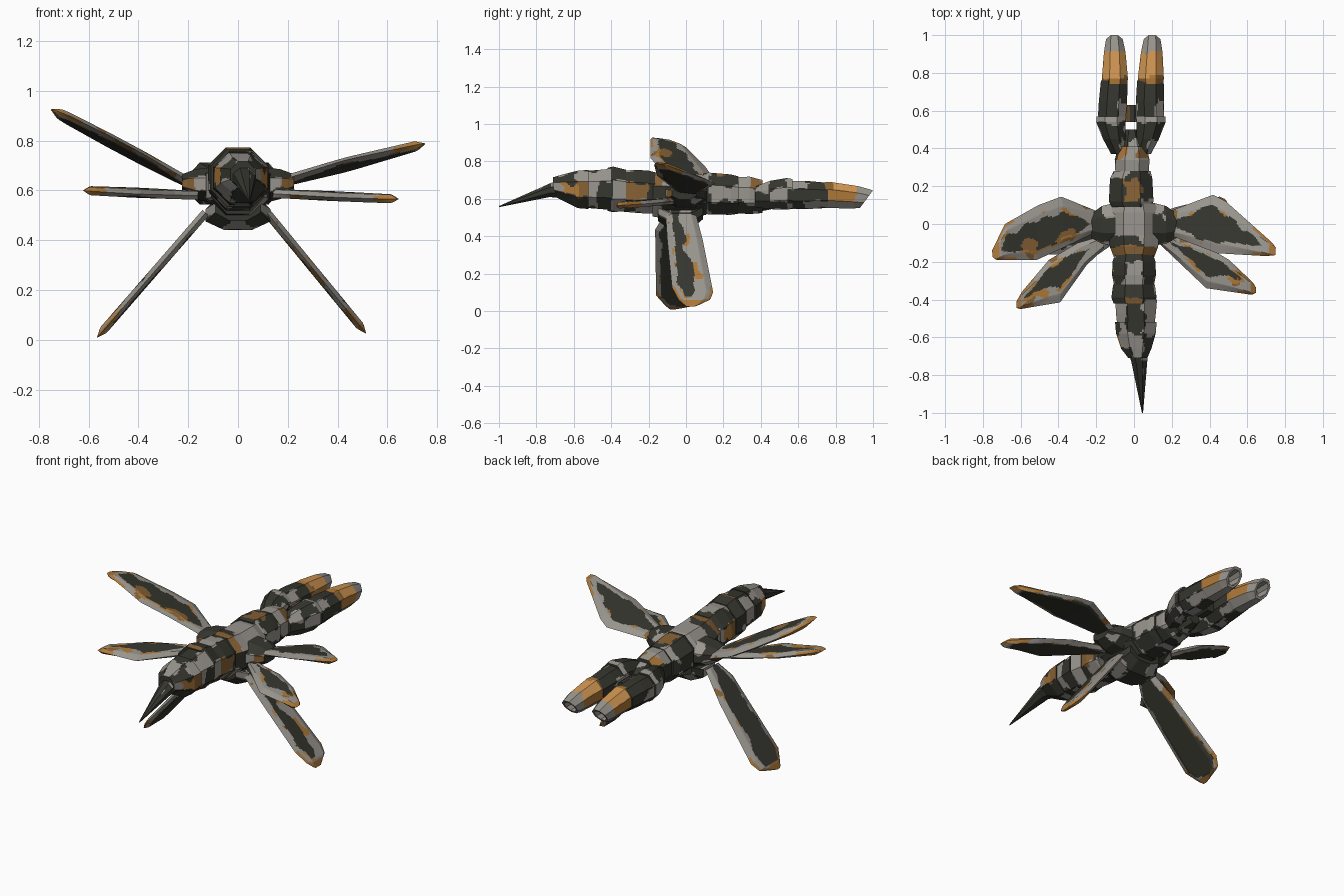
import bpy, bmesh, math
from mathutils import Vector, noise

if "Cube" in bpy.data.objects:
    bpy.data.objects.remove(bpy.data.objects["Cube"])

COL = {"g": ("warm_grey", (0.32, 0.30, 0.27)),
       "d": ("dark_olive", (0.036, 0.037, 0.028)),
       "o": ("rust_orange", (0.42, 0.19, 0.04)),
       "b": ("brown", (0.24, 0.12, 0.035)),
       "t": ("bright_orange", (0.64, 0.31, 0.085))}
KEYS = list(COL)
MATS = []
for k in KEYS:
    m = bpy.data.materials.new(COL[k][0])
    m.diffuse_color = (*COL[k][1], 1)
    m.use_nodes = True
    m.node_tree.nodes["Principled BSDF"].inputs["Base Color"].default_value = m.diffuse_color
    MATS.append(m)


def finish(name, bm):
    bmesh.ops.remove_doubles(bm, verts=bm.verts, dist=0.0003)
    bmesh.ops.recalc_face_normals(bm, faces=bm.faces)
    me = bpy.data.meshes.new(name)
    bm.to_mesh(me)
    bm.free()
    for m in MATS:
        me.materials.append(m)
    ob = bpy.data.objects.new(name, me)
    bpy.context.collection.objects.link(ob)


def nz(p, f, seed=0):
    return noise.noise(Vector(p) * f + Vector((seed, seed * 1.7, 3.1)))


def loft(name, rings, bands, axis="y", sub=8, ragged=1.0, cap="d"):
    """Octagonal hull through rings (pos, c, cz, r, rz, shear); each band string
    colours the 8 sides from the top round by +x, with ragged camouflage borders."""
    def point(v, u):
        i = min(int(v), len(rings) - 2)
        f = v - i
        a, b = (tuple(r) + (0,) * (6 - len(r)) for r in rings[i:i + 2])
        pos, c, cz, r, rz, sh = (x + (y - x) * f for x, y in zip(a, b))
        k = math.floor(u)
        q = []
        for j in (k, k + 1):
            ang = (j - 0.5) * math.pi / 4
            q.append(Vector((math.sin(ang) * r, math.cos(ang) * rz)) / math.cos(math.pi / 8))
        w = q[0].lerp(q[1], u - k)
        pos += sh * w.y
        return (c + w.x, pos, cz + w.y) if axis == "y" else (pos, c + w.x, cz + w.y)

    bm = bmesh.new()
    nv, nu = (len(rings) - 1) * sub, 8 * sub
    g = [[bm.verts.new(point(i / sub, j / sub)) for j in range(nu)] for i in range(nv + 1)]
    for i in range(nv):
        for j in range(nu):
            f = bm.faces.new((g[i][j], g[i][(j + 1) % nu], g[i + 1][(j + 1) % nu], g[i + 1][j]))
            c = f.calc_center_median()
            v = (i + .5) / sub + .4 * ragged * nz(c, 20)
            u = (j + .5) / sub + .6 * ragged * nz(c, 18, 5)
            s = bands[max(0, min(len(bands) - 1, math.floor(v)))]
            f.material_index = KEYS.index(s[math.floor(u) % 8])
    for ring in (g[0], g[-1]):
        bm.faces.new(ring).material_index = KEYS.index(cap)
    finish(name, bm)


def interp(tab, s):
    for (a, ya), (b, yb) in zip(tab, tab[1:]):
        if s <= b:
            return ya + (yb - ya) * (s - a) / (b - a)
    return tab[-1][1]


def wing(name, root, tip, front, back, tilt, seed, rim_f=.05, rim_b=.05, n=60, m=28):
    """Thin blade: front and back edges are (span fraction, y); root, tip are (x, z).
    Dark centre, grey rim of width rim_f / rim_b, rust streaks between them near the tip."""
    r, t = Vector(root), Vector(tip)
    span = t - r
    nor = Vector((-span.y, span.x)).normalized()
    if nor.y < 0:
        nor = -nor
    bm = bmesh.new()
    for side in (1, -1):
        g = []
        for i in range(n + 1):
            s = i / n
            y0, y1 = interp(front, s), interp(back, s)
            row = []
            for j in range(m + 1):
                w = j / m
                y = y0 + (y1 - y0) * w
                h = 0.017 * min(1, w / .17, (1 - w) / .17, (1 - s) / .06)
                q = r + span * s + nor * (side * h + tilt * (y - (y0 + y1) / 2))
                row.append(bm.verts.new((q.x, y, q.y)))
            g.append(row)
        for i in range(n):
            for j in range(m):
                f = bm.faces.new((g[i][j], g[i + 1][j], g[i + 1][j + 1], g[i][j + 1]))
                c = f.calc_center_median()
                s, w = (i + .5) / n, (j + .5) / m
                chord = interp(back, s) - interp(front, s)
                edge = min(w * chord, (1 - w) * chord, (1 - s) * span.length)
                kf, kb = (rim_f, rim_b) if side > 0 else (.028, .028)
                d = min(w * chord / kf, (1 - w) * chord / kb, (1 - s) * span.length / .05)
                d += .5 * nz(c, 13, seed + side)
                patch = nz(c, 8, seed + 9 * side)
                if d > 1:
                    k = "b" if side > 0 and patch > .42 else "d"
                elif d > .72 and s > .25 and patch > .05:
                    k = "o" if side > 0 else "b"
                elif (s > .8 and edge < .014) or (s > .95 and patch > -.2):
                    k = "o"
                elif patch > .38:
                    k = "b"
                else:
                    k = "g"
                f.material_index = KEYS.index(k)
    finish(name, bm)


# Body segments, nose to hips
loft("nose_spike", [(-1, .045, .558, .003, .003), (-.73, .028, .645, .042, .036),
                    (-.67, .02, .655, .055, .05)], ["dddddddd", "dgdddddd"])
loft("head", [(-.71, .02, .665, .05, .05), (-.66, .012, .66, .08, .07),
              (-.58, .01, .65, .105, .1), (-.52, .01, .65, .11, .105)],
     ["gdgddgdd", "gdoddgog", "dgbdgddg"])
loft("neck", [(-.54, .01, .65, .098, .098), (-.47, .01, .65, .106, .104),
              (-.4, .012, .65, .11, .11)], ["dgggddgg", "dgddgdgg"])
loft("front_collar", [(-.42, 0, .65, .108, .115), (-.39, 0, .65, .12, .122),
                      (-.32, 0, .645, .11, .11)], ["bddgdgdd", "ddggdgdd"])
loft("front_thorax", [(-.35, 0, .64, .1, .108), (-.27, 0, .64, .116, .115),
                      (-.2, 0, .635, .114, .115), (-.16, 0, .63, .1, .11)],
     ["gdbdggbd", "gdbgddod", "dddgddgd"])
loft("chest", [(-.18, 0, .62, .105, .115), (-.12, 0, .618, .128, .122), (-.06, 0, .615, .132, .118),
               (.06, 0, .618, .132, .114), (.11, 0, .62, .11, .105)],
     ["bbdgddgb", "dgdddgdd", "ggddgddg", "ggddddgg"])
loft("belly_keel", [(-.15, 0, .53, .09, .05), (-.09, 0, .5, .13, .06), (.03, 0, .5, .13, .06),
                    (.09, 0, .535, .1, .045)], ["ddgdgdgd", "dddgddgd", "dddddgdd"])
loft("waist", [(.09, -.012, .63, .105, .105), (.12, -.015, .628, .118, .112),
               (.24, -.015, .622, .112, .108), (.28, -.01, .62, .098, .1)],
     ["dgdgddgd", "bdgddgdd", "ddgdgddg"])
loft("abdomen", [(.26, -.01, .62, .088, .096), (.34, -.01, .618, .092, .1),
                 (.41, -.008, .612, .075, .088)], ["gggddgdg", "gbgdgddo"])
loft("hip_joint", [(.39, -.008, .61, .07, .078), (.44, -.01, .605, .06, .065),
                   (.5, -.012, .6, .035, .045)], ["gdddgdbd", "dddddddd"])
loft("engine_link", [(.54, -.015, .61, .04, .035), (.63, -.015, .61, .04, .035)], ["dbdddddb"])

# Twin rear engines
for side, tag in ((-1, "left"), (1, "right")):
    def x(v, off=-.016):
        return side * v + off
    loft(tag + "_engine_mount", [(.37, x(.06), .61, .045, .055), (.45, x(.088), .62, .06, .076),
                                 (.54, x(.106), .627, .078, .084), (.57, x(.106), .625, .076, .08)],
         ["dgdddddd", "ddgdgdgd", "ggdgdggg"])
    loft(tag + "_engine_body", [(.55, x(.102), .62, .074, .074), (.65, x(.098, -.013), .62, .075, .075),
                                (.76, x(.096, -.009), .618, .07, .067)], ["dgddgdgd", "dddgdddd"])
    loft(tag + "_nozzle", [(.74, x(.095, -.007), .62, .066, .068), (.77, x(.095, -.006), .62, .069, .07),
                           (.905, x(.098, -.004), .608, .057, .06, .2),
                           (.965, x(.1, -.004), .598, .044, .047, .74),
                           (.964, x(.1, -.004), .598, .033, .035, .74),
                           (.89, x(.1, -.004), .598, .028, .03, .3)],
         ["obogggob", "ttogggot", "gggggggg", "gggggggg", "gggggggg"], ragged=.35, cap="g")
    # Wing roots
    loft(tag + "_shoulder", [(side * .09, 0, .62, .115, .075), (side * .17, -.005, .625, .1, .06),
                             (side * .225, -.01, .63, .065, .035)],
         ["dgddddgd", "dddgddbd"], axis="x")

# Six blade wings
wing("upper_left_wing", (-.15, .605), (-.75, .925),
     [(0, -.04), (.08, -.04), (.33, -.11), (.62, -.19), (.97, -.19), (1, -.175)],
     [(0, .05), (.38, .145), (.58, .1), (.88, 0), (1, -.14)], -.12, 1, .05, .07)
wing("upper_right_wing", (.14, .625), (.75, .787),
     [(0, -.04), (.22, -.09), (.5, -.155), (.92, -.17), (1, -.165)],
     [(0, .05), (.45, .155), (.56, .12), (.97, -.1), (1, -.125)], -.12, 2, .055, .06)
wing("middle_left_wing", (-.16, .58), (-.622, .6),
     [(0, -.13), (.2, -.22), (.5, -.415), (.95, -.45), (1, -.445)],
     [(0, -.06), (.3, -.1), (.63, -.19), (.94, -.36), (1, -.41)], .04, 3, .07, .05)
wing("middle_right_wing", (.14, .588), (.645, .565),
     [(0, -.11), (.48, -.34), (.96, -.375), (1, -.365)],
     [(0, -.05), (.42, -.1), (.72, -.19), (.97, -.31), (1, -.335)], .04, 4, .07, .04)
wing("lower_left_wing", (-.13, .51), (-.567, .008),
     [(0, -.12), (.15, -.165), (.85, -.16), (.96, -.11), (1, -.085)],
     [(0, .0), (.3, .05), (.85, .1), (.94, .07), (1, -.06)], 0, 5, .04, .05)
wing("lower_right_wing", (.1, .53), (.515, .025),
     [(0, -.11), (.3, -.1), (.8, -.075), (.93, -.04), (1, 0)],
     [(0, .05), (.3, .09), (.85, .145), (.93, .13), (1, .05)], 0, 6, .035, .1)
